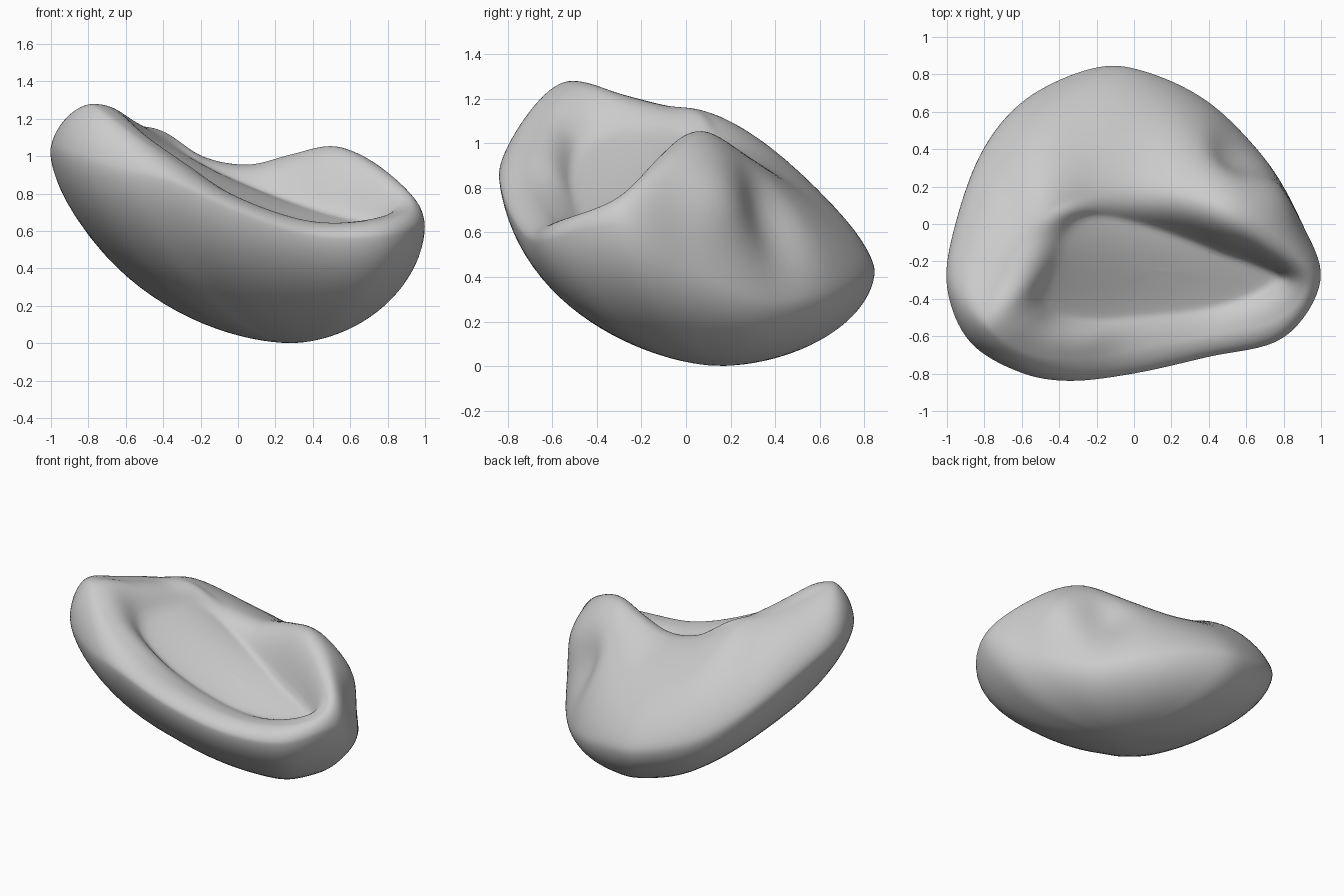
import bpy
import bmesh
from math import sin, cos, pi, exp
from mathutils import Vector

default = bpy.data.objects.get("Cube")
if default:
    bpy.data.objects.remove(default, do_unlink=True)

# Closed guide loops, counter-clockwise from the left (+x) side
widest = [(1, -.3, .63), (.89, .02, .44), (.69, .37, .3), (.39, .66, .34),
          (.05, .82, .41), (-.22, .835, .45), (-.58, .67, .56), (-.82, .38, .75),
          (-.97, -.05, .95), (-1, -.35, 1.03), (-.88, -.63, 1), (-.62, -.79, .92),
          (-.35, -.84, .86), (.0, -.8, .7), (.4, -.71, .57), (.8, -.61, .57)]
crest = [(.92, -.3, .76), (.74, -.09, .95), (.52, .06, 1.055), (.28, .14, 1.01),
         (.05, .17, .955), (-.2, .17, 1), (-.45, .08, 1.14), (-.6, -.1, 1.17),
         (-.7, -.3, 1.22), (-.78, -.5, 1.28), (-.72, -.61, 1.24), (-.55, -.69, 1.12),
         (-.3, -.71, .96), (.0, -.67, .78), (.4, -.6, .65), (.77, -.5, .67)]
hollow = [(.78, -.29), (.65, -.21), (.48, -.15), (.3, -.08),
          (.08, -.01), (-.15, .04), (-.29, .03), (-.37, -.06),
          (-.42, -.2), (-.48, -.35), (-.46, -.44), (-.38, -.5),
          (-.2, -.52), (.0, -.5), (.35, -.46), (.62, -.39)]
base = Vector((.28, .15, 0))
middle = Vector((.1, -.25))
COLUMNS = 128


def loop_point(loop, s):
    """Point on a closed smooth curve through the loop, s from 0 to 1."""
    n = len(loop)
    i, t = int(s * n), s * n % 1
    a, b, c, d = (Vector(loop[(i + k) % n]) for k in (-1, 0, 1, 2))
    return b + t / 2 * (c - a + t * (2 * a - 5 * b + 4 * c - d
                                     + t * (3 * b - a - 3 * c + d)))


def arc(start, end, t, power):
    """Rounded quarter curve that leaves vertically and arrives level."""
    across = 1 - abs(cos(t * pi / 2)) ** (2 / power)
    up = abs(sin(t * pi / 2)) ** (2 / power)
    p = start.lerp(end, across)
    p.z = start.z + (end.z - start.z) * up
    return p


def on_floor(p):
    """Lift a plan point onto the curved seat floor."""
    z = .62 + .46 * ((.8 - p.x) / 1.3) ** 2 + .07 * sin(5 * (p.y + .3))
    return Vector((p.x, p.y, z))


def section(s):
    """One radial section: underside, outer slope, inner wall, floor."""
    w, c, h = (loop_point(loop, s) for loop in (widest, crest, hollow))
    gap = (c - w).xy.length
    edge = on_floor(h)
    steps = lambda n: [k / n for k in range(n)]
    pts = [arc(w, base, 1 - t, 1.75 + .15 * w.y + .1 * w.x) for t in steps(24)]
    pts += [arc(w, c, t, 2 - min(.55, gap)) for t in steps(18)]
    for t in steps(12):
        p = c.lerp(edge, t)
        p.z = edge.z + (c.z - edge.z) * (1 - t ** 2.5)
        pts.append(p)
    return pts + [on_floor(h.lerp(middle, t)) for t in steps(12) + [1]]


def push(p, centre, amount, width, height):
    """Swell (or dent, if negative) the body sideways around a centre."""
    d = p - Vector(centre)
    reach = d.xy.length_squared / width ** 2 + (d.z / height) ** 2
    return p + Vector((.7, .7, 0)) * amount * exp(-reach)


def sculpt(p):
    """Rounded left-hand hump with a fold between it and the back bulge."""
    p = push(p, (.74, .12, .76), .05, .17, .2)
    return push(p, (.57, .4, .68), -.09, .15, .24)


# Cushion body
bm = bmesh.new()
grid = [[bm.verts.new(sculpt(p)) for p in section(k / COLUMNS)] for k in range(COLUMNS)]
for k, col in enumerate(grid):
    nxt = grid[(k + 1) % COLUMNS]
    for j in range(len(col) - 1):
        bm.faces.new((col[j], nxt[j], nxt[j + 1], col[j + 1]))
bmesh.ops.remove_doubles(bm, verts=bm.verts[:], dist=.0005)
bmesh.ops.recalc_face_normals(bm, faces=bm.faces[:])
for f in bm.faces:
    f.smooth = True
mesh = bpy.data.meshes.new("cushion_body")
bm.to_mesh(mesh)
bm.free()
body = bpy.data.objects.new("cushion_body", mesh)
bpy.context.collection.objects.link(body)

# Soften the rim and folds
soften = body.modifiers.new("Soften", 'SMOOTH')
soften.factor = .5
soften.iterations = 6
